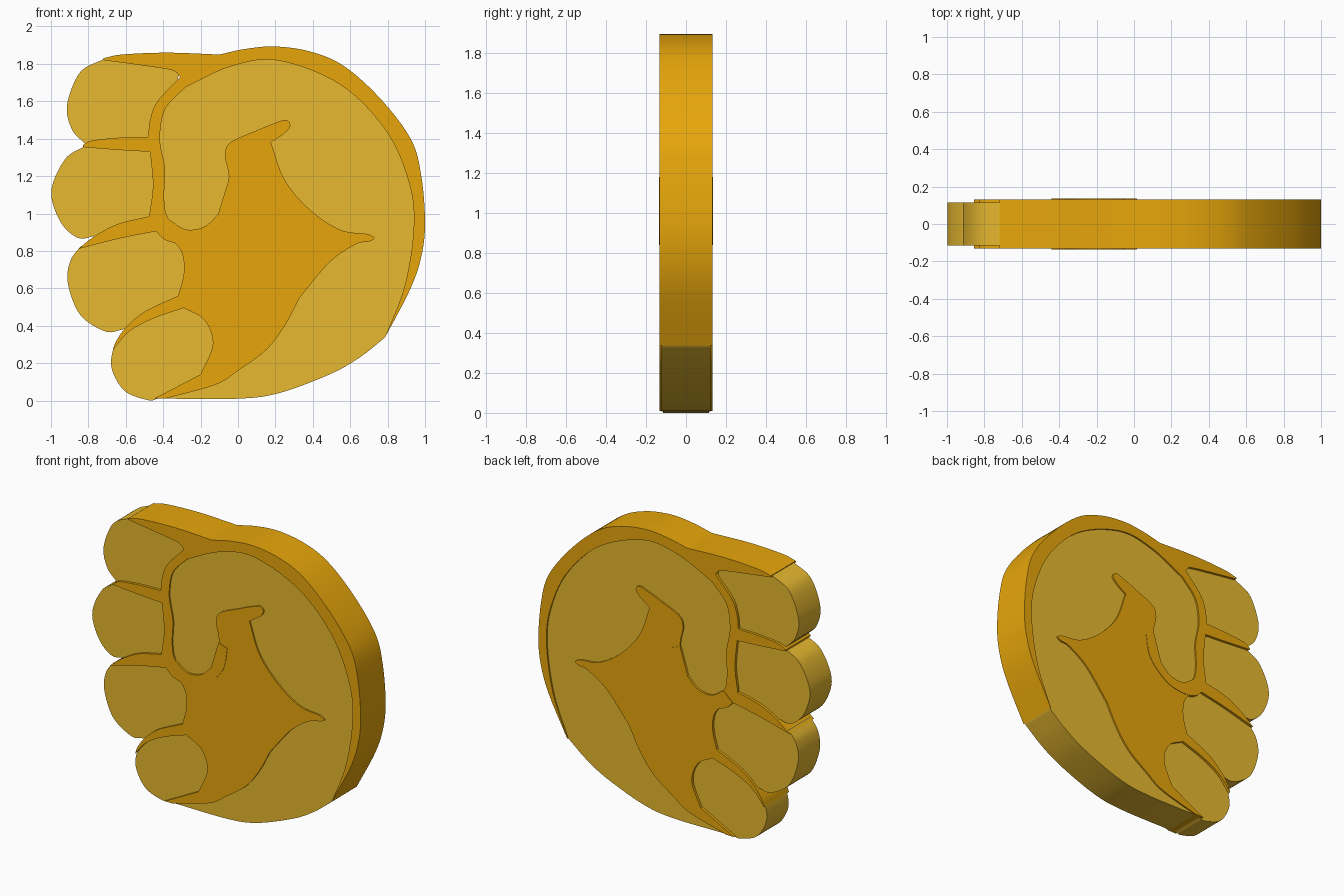
import bpy
import bmesh
import math
from mathutils import Vector

default_cube = bpy.data.objects.get("Cube")
if default_cube:
    bpy.data.objects.remove(default_cube, do_unlink=True)


def make_material(name, colour):
    material = bpy.data.materials.new(name)
    material.use_nodes = True
    material.diffuse_color = colour
    material.node_tree.nodes["Principled BSDF"].inputs["Base Color"].default_value = colour
    return material


golden_yellow = make_material("golden yellow", (0.96, 0.58, 0.035, 1))
amber = make_material("amber", (0.96, 0.46, 0.004, 1))


def smooth_stroke(points, steps=8):
    """Sample a smooth open curve through the points."""
    pts = [Vector(p) for p in points]
    if len(pts) < 3:
        return pts
    pts = [pts[0] * 2 - pts[1]] + pts + [pts[-1] * 2 - pts[-2]]
    samples = []
    for a, b, c, d in zip(pts, pts[1:], pts[2:], pts[3:]):
        for i in range(steps):
            t = i / steps
            samples.append(b + (c - a) * (t / 2)
                           + (a * 2 - b * 5 + c * 4 - d) * (t * t / 2)
                           + (b * 3 - a - c * 3 + d) * (t ** 3 / 2))
    samples.append(pts[-2])
    return samples


def make_slab(name, strokes, half_depth, material):
    """Join smooth strokes with corners into an outline, then extrude it along y."""
    outline = []
    for stroke in strokes:
        for point in smooth_stroke(stroke):
            if not outline or (point - outline[-1]).length > 0.002:
                outline.append(point)
    if (outline[0] - outline[-1]).length < 0.002:
        outline.pop()
    bm = bmesh.new()
    face = bm.faces.new([bm.verts.new((p.x, -half_depth, p.y)) for p in outline])
    result = bmesh.ops.extrude_face_region(bm, geom=[face], use_keep_orig=True)
    moved = [v for v in result["geom"] if isinstance(v, bmesh.types.BMVert)]
    bmesh.ops.translate(bm, verts=moved, vec=(0, 2 * half_depth, 0))
    bmesh.ops.recalc_face_normals(bm, faces=bm.faces[:])
    mesh = bpy.data.meshes.new(name)
    bm.to_mesh(mesh)
    bm.free()
    mesh.materials.append(material)
    obj = bpy.data.objects.new(name, mesh)
    bpy.context.collection.objects.link(obj)
    bpy.ops.object.select_all(action='DESELECT')
    obj.select_set(True)
    bpy.context.view_layer.objects.active = obj
    bpy.ops.object.shade_smooth_by_angle(angle=math.radians(35))
    return obj


# Edge shared by the palm panel and the raised amber body
palm_edge = [
    # heel of the palm up to the end of the long crease
    [(-.39, .01), (-.12, .085), (0, .16), (.15, .27), (.25, .4), (.33, .55)],
    [(.33, .55), (.49, .74), (.63, .835), (.7, .85), (.73, .87), (.695, .89)],
    # hollow of the palm up to the thumb crease
    [(.695, .89), (.545, .914), (.385, 1.02), (.25, 1.18), (.176, 1.38)],
    [(.176, 1.38), (.25, 1.43), (.28, 1.47), (.257, 1.5), (.2, 1.485),
     (.09, 1.44), (-.04, 1.38), (-.07, 1.31), (-.05, 1.18), (-.107, .995)],
    # thumb tip and its outer side
    [(-.107, .995), (-.18, .93), (-.28, .915), (-.37, .97), (-.395, 1.075),
     (-.39, 1.235), (-.417, 1.396), (-.39, 1.556), (-.283, 1.674)],
    # inside of the rim
    [(-.283, 1.674), (-.04, 1.786), (.214, 1.818), (.545, 1.69), (.786, 1.45),
     (.91, 1.18), (.94, .94), (.893, .62), (.786, .337)],
]

# Palm and thumb panel
palm_base = [(.786, .337), (.65, .23), (.49, .14), (.22, .04), (0, .01), (-.39, .01)]
make_slab("palm_and_thumb", [palm_base] + palm_edge, 0.122, golden_yellow)

# Amber body: outer rim, then down the finger side with a tongue in each gap
outer_rim = [(.786, .337), (.92, .594), (.98, .77), (1, .95), (.98, 1.2), (.925, 1.396),
             (.765, 1.61), (.57, 1.786), (.39, 1.865), (.2, 1.893), (.04, 1.88), (-.1, 1.85)]
knuckle_tongue = [
    [(-.1, 1.85), (-.38, 1.86), (-.62, 1.85), (-.72, 1.83)],
    [(-.72, 1.82), (-.5, 1.79), (-.35, 1.765), (-.31, 1.73)],
    [(-.31, 1.73), (-.43, 1.6), (-.47, 1.5), (-.48, 1.41)],
]
upper_tongue = [
    [(-.48, 1.41), (-.64, 1.405), (-.78, 1.39), (-.83, 1.365)],
    [(-.83, 1.355), (-.64, 1.34), (-.47, 1.33)],
    [(-.47, 1.33), (-.455, 1.15), (-.475, .985)],
]
middle_tongue = [
    [(-.475, .985), (-.64, .945), (-.765, .88), (-.855, .81)],
    [(-.855, .81), (-.64, .865), (-.44, .905)],
    [(-.44, .905), (-.36, .86), (-.3, .79), (-.29, .68), (-.32, .56)],
]
lower_tongue = [
    [(-.32, .56), (-.5, .475), (-.6, .39), (-.65, .32), (-.67, .27)],
    [(-.67, .27), (-.58, .37), (-.45, .44), (-.29, .495)],
    [(-.29, .495), (-.18, .43), (-.135, .3), (-.2, .14)],
    [(-.2, .14), (-.45, .01)],
]
finger_side = knuckle_tongue + upper_tongue + middle_tongue + lower_tongue
make_slab("hand_body", [outer_rim] + finger_side + palm_edge, 0.132, amber)

# Raised fold around the thumb tip
thumb_fold = [
    [(-.44, .905), (-.38, .855), (-.27, .84), (-.14, .88), (-.02, 1), (.015, 1.155)],
    [(-.05, 1.18), (-.107, .995)],
    [(-.107, .995), (-.18, .93), (-.28, .915), (-.37, .97)],
]
make_slab("thumb_fold", thumb_fold, 0.135, amber)

# Fingers: a rounded tip stroke, then a straight root hidden inside the body
fingers = {
    "index_finger": (
        [(-.72, 1.825), (-.845, 1.754), (-.914, 1.58), (-.888, 1.45), (-.82, 1.375)],
        [(-.42, 1.375), (-.3, 1.8)]),
    "middle_finger": (
        [(-.82, 1.36), (-.925, 1.29), (-.998, 1.12), (-.95, .957), (-.856, .87), (-.765, .88)],
        [(-.42, .97), (-.42, 1.37)]),
    "ring_finger": (
        [(-.84, .825), (-.895, .75), (-.91, .63), (-.845, .46), (-.71, .37), (-.62, .378)],
        [(-.27, .55), (-.25, .8)],
        [(-.42, .93), (-.64, .88)]),
    "little_finger": (
        [(-.62, .365), (-.668, .27), (-.674, .166), (-.604, .05), (-.48, .002), (-.43, .01)],
        [(-.15, .13), (-.12, .4)],
        [(-.28, .52), (-.45, .465)]),
}
for finger_name, finger_strokes in fingers.items():
    make_slab(finger_name, finger_strokes, 0.115, golden_yellow)
